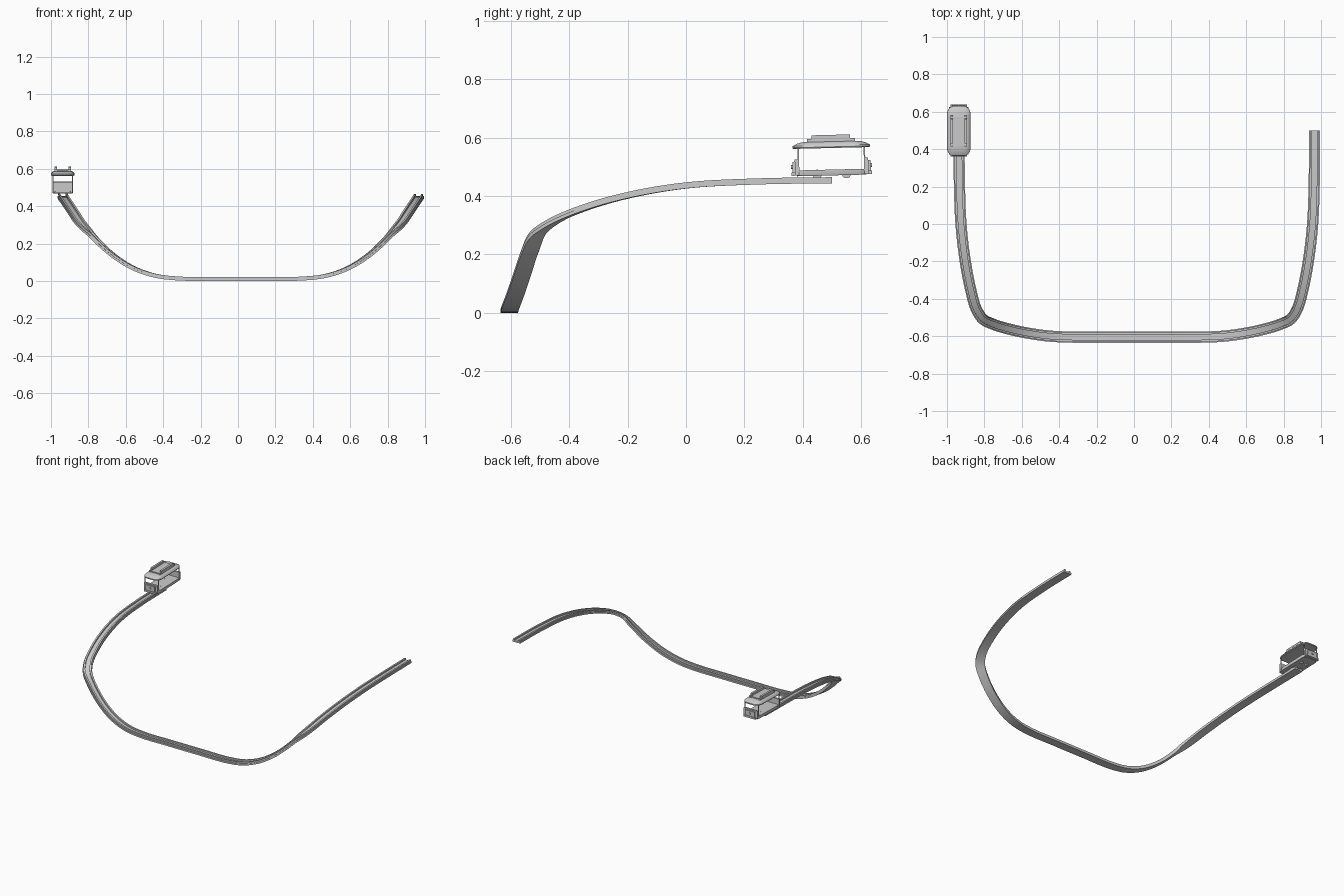
import bpy, bmesh, math
from mathutils import Vector, Matrix

if "Cube" in bpy.data.objects:
    bpy.data.objects.remove(bpy.data.objects["Cube"])

# Tram frame: centred over the left end of the track, tipped slightly
TRAM = Matrix.Translation((-0.937, 0.5, 0.465)) @ Matrix.Rotation(math.radians(1.4), 4, 'X')


def finish(name, bm, matrix=None, smooth=True):
    bmesh.ops.recalc_face_normals(bm, faces=bm.faces)
    me = bpy.data.meshes.new(name)
    bm.to_mesh(me)
    bm.free()
    ob = bpy.data.objects.new(name, me)
    bpy.context.collection.objects.link(ob)
    if matrix is not None:
        ob.matrix_world = matrix
    if smooth:
        bpy.ops.object.select_all(action='DESELECT')
        ob.select_set(True)
        bpy.context.view_layer.objects.active = ob
        bpy.ops.object.shade_smooth_by_angle(angle=math.radians(30))
    return ob


def loft(name, rings, closed_ends=True, matrix=None):
    bm = bmesh.new()
    vs = [[bm.verts.new(p) for p in r] for r in rings]
    n = len(vs[0])
    for a, b in zip(vs, vs[1:]):
        for i in range(n):
            j = (i + 1) % n
            bm.faces.new((a[i], a[j], b[j], b[i]))
    if closed_ends:
        bm.faces.new(vs[0])
        bm.faces.new(vs[-1])
    return finish(name, bm, matrix)


def box(name, lo, hi):
    bm = bmesh.new()
    c = [(a + b) / 2 for a, b in zip(lo, hi)]
    s = [b - a for a, b in zip(lo, hi)]
    bmesh.ops.create_cube(bm, size=1, matrix=Matrix.Translation(c) @ Matrix.Diagonal((*s, 1)))
    return finish(name, bm, TRAM, False)


def cylinder(name, centre, r, depth, axis):
    bm = bmesh.new()
    rot = Matrix.Rotation(math.pi / 2, 4, 'Y' if axis == 'X' else 'X')
    bmesh.ops.create_cone(bm, cap_ends=True, segments=20, radius1=r, radius2=r, depth=depth,
                          matrix=Matrix.Translation(centre) @ rot)
    return finish(name, bm, TRAM)


def outline(hx, hy, r, bow, z):
    """Rounded rectangle whose short ends bow outwards."""
    pts = []
    for sx, sy, a0 in ((1, 1, 0), (-1, 1, 90), (-1, -1, 180), (1, -1, 270)):
        for k in range(7):
            a = math.radians(a0 + 15 * k)
            x = sx * (hx - r) + r * math.cos(a)
            y = sy * (hy - bow - r) + r * math.sin(a)
            if abs(y) > hy - bow - r:
                y += sy * bow * (1 - (x / hx) ** 2)
            pts.append((x, y, z))
    return pts


# Track: half of the centre line, mirrored and smoothed
half = [(0.95, 0.5, 0.444), (0.949, 0.25, 0.440), (0.94, 0.0, 0.426), (0.917, -0.2, 0.392),
        (0.886, -0.36, 0.345), (0.86, -0.45, 0.305), (0.825, -0.506, 0.263),
        (0.77, -0.535, 0.203), (0.69, -0.56, 0.13), (0.58, -0.584, 0.06),
        (0.46, -0.6, 0.018), (0.34, -0.605, 0.003), (0.12, -0.605, 0.001)]
ctrl = [Vector((-x, y, z)) for x, y, z in half] + [Vector(p) for p in reversed(half)]
ctrl = [v + Vector((0.015, 0, 0)) for v in ctrl]
ext = [2 * ctrl[0] - ctrl[1]] + ctrl + [2 * ctrl[-1] - ctrl[-2]]
path = []
for i in range(1, len(ext) - 2):
    p0, p1, p2, p3 = ext[i - 1:i + 3]
    d = (p2 - p1).length
    m1 = ((p1 - p0).normalized() + (p2 - p1).normalized()) * 0.5 * d
    m2 = ((p2 - p1).normalized() + (p3 - p2).normalized()) * 0.5 * d
    for k in range(6):
        t = k / 6
        path.append(p1 * (2*t**3 - 3*t*t + 1) + m1 * (t**3 - 2*t*t + t)
                    + p2 * (3*t*t - 2*t**3) + m2 * (t**3 - t*t))
path.append(ctrl[-1])


def sweep(name, section):
    rings = []
    for i, p in enumerate(path):
        t = (path[min(i + 1, len(path) - 1)] - path[max(i - 1, 0)]).normalized()
        side = t.cross(Vector((0, 0, 1))).normalized()
        up = side.cross(t)
        rings.append([p + side * a + up * b for a, b in section])
    return loft(name, rings)


# Bed with two raised rails in one section
right = [(0.03, 0), (0.03, 0.011), (0.025, 0.011), (0.025, 0.021), (0.014, 0.021), (0.014, 0.011)]
sweep("track", right + [(-a, b) for a, b in reversed(right)])

# Tram floor and bumper ledge
loft("tram_floor", [outline(0.053, 0.123, 0.02, 0.01, 0.006),
                    outline(0.055, 0.125, 0.02, 0.01, 0.010),
                    outline(0.055, 0.125, 0.02, 0.01, 0.026)], matrix=TRAM)

# Roof: eave, sloping shell and flat crown
loft("tram_roof", [outline(0.061, 0.134, 0.03, 0.014, 0.100),
                   outline(0.063, 0.137, 0.03, 0.014, 0.104),
                   outline(0.062, 0.136, 0.03, 0.014, 0.109),
                   outline(0.055, 0.121, 0.027, 0.014, 0.117),
                   outline(0.047, 0.103, 0.022, 0.012, 0.122)], matrix=TRAM)

# Raised roof deck with a long strip on each side
box("roof_deck", (-0.037, -0.076, 0.12), (0.037, 0.076, 0.129))
for sx, tag in ((-1, "left"), (1, "right")):
    x = sx * 0.037
    box("roof_strip_" + tag, (x - 0.006, -0.082, 0.121), (x + 0.006, 0.082, 0.133))
    box("roof_strip_cap_" + tag, (x - 0.007, -0.066, 0.133), (x + 0.007, 0.066, 0.145))

# Ends: dash panel, ledges, lamp, and corner posts
for sy, tag in ((-1, "front"), (1, "back")):
    def yy(a, b):
        return sorted((sy * a, sy * b))
    y0, y1 = yy(0.112, 0.126)
    box("dash_panel_" + tag, (-0.053, y0, 0.008), (0.053, y1, 0.064))
    y0, y1 = yy(0.124, 0.134)
    box("dash_front_" + tag, (-0.036, y0, 0.02), (0.036, y1, 0.056))
    y0, y1 = yy(0.12, 0.138)
    box("bumper_" + tag, (-0.045, y0, 0.008), (0.045, y1, 0.02))
    cylinder("lamp_" + tag, (0, sy * 0.136, 0.038), 0.007, 0.006, 'Y')
    for sx, side in ((-1, "left"), (1, "right")):
        x = sx * 0.052
        y0, y1 = yy(0.111, 0.116)
        box(f"post_{tag}_{side}", (x - 0.002, y0, 0.02), (x + 0.002, y1, 0.104))
        # Wheels sitting on the rails
        cylinder(f"wheel_{tag}_{side}", (sx * 0.02, sy * 0.05, 0.011), 0.016, 0.01, 'X')
    cylinder("axle_" + tag, (0, sy * 0.05, 0.011), 0.004, 0.05, 'X')
